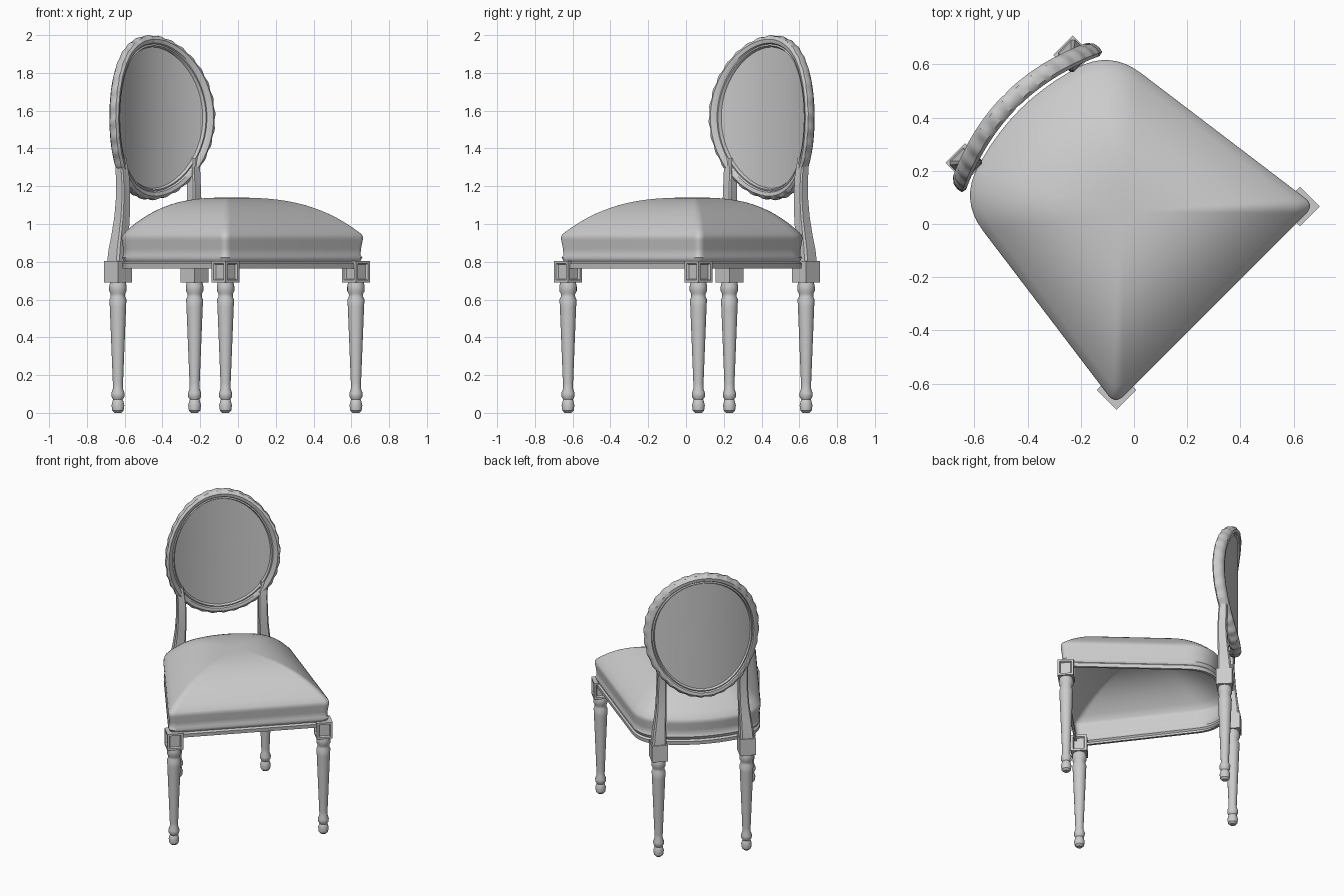
import bpy, bmesh, math
from mathutils import Vector

if "Cube" in bpy.data.objects:
    bpy.data.objects.remove(bpy.data.objects["Cube"])

grey = bpy.data.materials.new("light_grey")
grey.use_nodes = True
grey.diffuse_color = (0.6, 0.6, 0.6, 1)
grey.node_tree.nodes["Principled BSDF"].inputs["Base Color"].default_value = (0.6, 0.6, 0.6, 1)

TURN = math.radians(45)  # the chair faces a corner of the grid


def finish(name, bm, angle=35):
    bmesh.ops.recalc_face_normals(bm, faces=bm.faces)
    mesh = bpy.data.meshes.new(name)
    bm.to_mesh(mesh)
    bm.free()
    mesh.materials.append(grey)
    mesh.shade_smooth()
    mesh.set_sharp_from_angle(angle=math.radians(angle))
    obj = bpy.data.objects.new(name, mesh)
    obj.rotation_euler.z = TURN
    bpy.context.collection.objects.link(obj)
    return obj


def loft(name, rings, cap_start=True, cap_end=True, wrap=False, angle=35):
    """Skin a row of closed rings that share a point count."""
    bm = bmesh.new()
    rows = [[bm.verts.new(p) for p in ring] for ring in rings]
    pairs = list(zip(rows, rows[1:])) + ([(rows[-1], rows[0])] if wrap else [])
    for a, b in pairs:
        for i in range(len(a)):
            j = (i + 1) % len(a)
            bm.faces.new((a[i], a[j], b[j], b[i]))
    if cap_start and not wrap:
        bm.faces.new(rows[0])
    if cap_end and not wrap:
        bm.faces.new(rows[-1])
    return finish(name, bm, angle)


def circle(x, y, z, r, n=24):
    return [(x + r * math.cos(math.tau * i / n), y + r * math.sin(math.tau * i / n), z)
            for i in range(n)]


def rounded_outline(corners, steps=8):
    """Round each (x, y, cut) corner with a small curve."""
    points = []
    for i, (x, y, cut) in enumerate(corners):
        p = Vector((x, y))
        a, b = (p + (Vector(corners[k % len(corners)][:2]) - p).normalized() * cut
                for k in (i - 1, i + 1))
        for s in range(steps + 1):
            t = s / steps
            points.append(a * (1 - t) ** 2 + p * 2 * t * (1 - t) + b * t * t)
    return points


# Seat: moulded rail, welt and domed cushion, open underneath
outline = rounded_outline([(0.53, -0.43, 0.045), (0.40, 0.53, 0.15), (0, 0.64, 0.24),
                           (-0.40, 0.53, 0.15), (-0.53, -0.43, 0.045)])
middle = Vector((0, 0.06))


def seat_ring(scale, z):
    return [(*(middle + (p - middle) * scale), z) for p in outline]


rail = [(0.955, 0.765), (0.99, 0.765), (0.995, 0.79), (0.975, 0.80), (0.985, 0.81)]
loft("seat_rail", [seat_ring(*p) for p in rail], False, False)
cushion = [(0.985, 0.81), (0.995, 0.822), (0.98, 0.836), (0.985, 0.87), (0.998, 0.915), (1.0, 0.93)]
dome_steps = 16
for k in range(dome_steps):
    s = 0.99 * (1 - k / dome_steps)
    cushion.append((s, 0.94 + 0.2 * (1 - s ** 2.8)))
loft("seat_cushion", [seat_ring(*p) for p in cushion], False, True, angle=50)

# Turned legs with square corner blocks
leg_profile = [(0.018, 0), (0.03, 0.012), (0.034, 0.04), (0.028, 0.064), (0.025, 0.07),
               (0.034, 0.085), (0.035, 0.105), (0.026, 0.13), (0.027, 0.16), (0.043, 0.56),
               (0.045, 0.60), (0.038, 0.615), (0.038, 0.63), (0.046, 0.645), (0.046, 0.67),
               (0.042, 0.69)]


def corner_block(name, x, y, panelled):
    bm = bmesh.new()
    bmesh.ops.create_cube(bm, size=1)
    for v in bm.verts:
        v.co = Vector((x + v.co.x * 0.104, y + v.co.y * 0.104, 0.747 + v.co.z * 0.116))
    if panelled:
        bm.normal_update()
        sides = [f for f in bm.faces if abs(f.normal.z) < 0.5]
        bmesh.ops.inset_individual(bm, faces=sides, thickness=0.02)
        bmesh.ops.inset_individual(bm, faces=sides, thickness=0.008, depth=-0.012)
    finish(name, bm, 20)


# Back posts, flaring into the blocks
post_path = [(0.287, 0.612, 0.80, 0.046), (0.285, 0.61, 0.86, 0.043), (0.278, 0.605, 0.94, 0.037),
             (0.27, 0.598, 1.04, 0.033), (0.266, 0.594, 1.15, 0.03), (0.266, 0.598, 1.25, 0.029),
             (0.275, 0.604, 1.35, 0.024)]


def chamfered_square(x, y, z, h):
    c = h * 0.75
    return [(x + u, y + v, z) for u, v in ((h, -c), (h, c), (c, h), (-c, h),
                                           (-h, c), (-h, -c), (-c, -h), (c, -h))]


for side, sx in (("left", 1), ("right", -1)):
    for end, x, y in (("front", 0.488, -0.395), ("back", 0.287, 0.612)):
        loft(f"{end}_{side}_leg", [circle(sx * x, y, z, r) for r, z in leg_profile])
        corner_block(f"{end}_{side}_block", sx * x, y, end == "front")
    loft(f"{side}_back_post", [chamfered_square(sx * x, y, z, h) for x, y, z, h in post_path])

# Oval back, bent around a vertical axis
HALF_W, HALF_H, CENTRE_Z = 0.343, 0.403, 1.563


def bent(x, depth, z):
    return (x, 0.655 - 0.65 * x * x + depth, z)


half_section = [(0.032, 0), (0.028, 0.022), (0.012, 0.035), (-0.008, 0.032),
                (-0.014, 0.023), (-0.022, 0.027), (-0.03, 0.014)]
section = half_section + [(r, -d) for r, d in reversed(half_section[1:])]
COUNT = 192
frame = []
for i in range(COUNT):
    a = math.tau * i / COUNT
    out = Vector((math.cos(a) / HALF_W, math.sin(a) / HALF_H)).normalized()
    seam = 0.9 if i in (COUNT // 4, 3 * COUNT // 4) else 1
    ring = []
    for r, d in section:
        # Scalloped outer edge
        r = r * seam + (0.003 * math.sin(a * 32) if r > 0.02 else 0)
        ring.append(bent(HALF_W * math.cos(a) + out.x * r, d * seam,
                         CENTRE_Z + HALF_H * math.sin(a) + out.y * r))
    frame.append(ring)
loft("back_frame", frame, wrap=True, angle=40)


def oval(scale, depth):
    return [bent(HALF_W * scale * math.cos(math.tau * i / 64), depth,
                 CENTRE_Z + HALF_H * scale * math.sin(math.tau * i / 64)) for i in range(64)]


scales = [0.02] + [k / 10 for k in range(1, 10)] + [0.97]
loft("back_panel", [oval(s, -0.014) for s in scales] + [oval(s, 0.014) for s in reversed(scales)])

# Seam down the rear of the panel
loft("back_panel_seam", [[bent(x, d, z) for x, d in ((-0.003, 0.012), (0.003, 0.012),
                                                     (0.003, 0.017), (-0.003, 0.017))]
                         for z in (CENTRE_Z - 0.38, CENTRE_Z + 0.38)])
